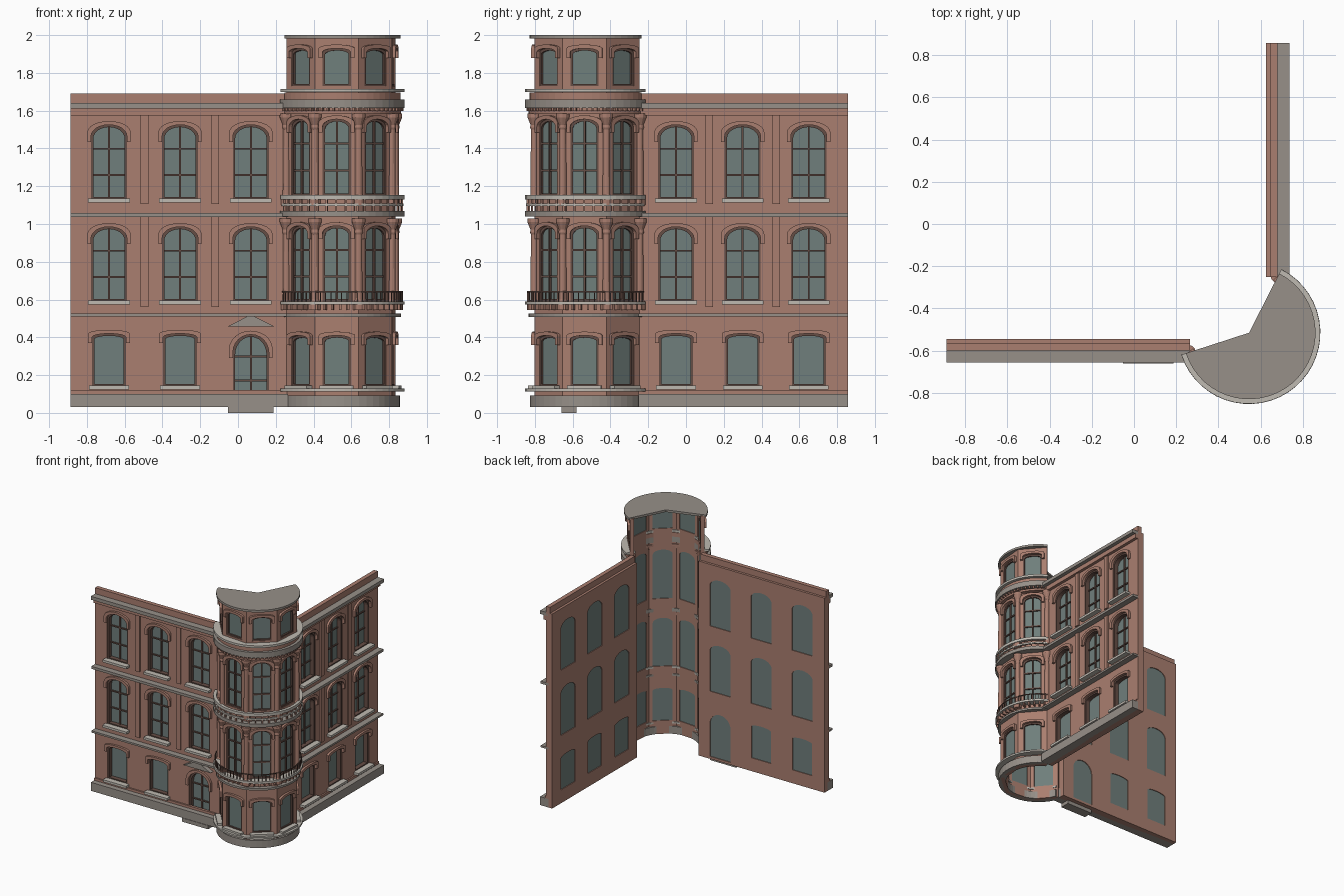
import bpy, bmesh
from math import cos, sin, pi, radians
from mathutils import Matrix, Vector

if "Cube" in bpy.data.objects:
    bpy.data.objects.remove(bpy.data.objects["Cube"])


def material(name, *rgb):
    m = bpy.data.materials.new(name)
    m.use_nodes = True
    m.diffuse_color = (*rgb, 1)
    m.node_tree.nodes["Principled BSDF"].inputs["Base Color"].default_value = (*rgb, 1)
    return m


BRICK = material("brick", .40, .21, .16)
STONE = material("grey stone", .31, .28, .25)
TRIM = material("pale stone", .52, .49, .44)
FRAME = material("dark wood", .13, .075, .06)
GLASS = material("glass", .16, .21, .20)


def add(name, mesh, mat, mtx):
    mesh.materials.clear()
    mesh.materials.append(mat)
    ob = bpy.data.objects.new(name, mesh)
    ob.matrix_world = mtx
    bpy.context.collection.objects.link(ob)
    return ob


def plate(name, loops, d0, d1, mat, mtx):
    """Filled outline with holes, extruded from depth d0 to d1."""
    cu = bpy.data.curves.new(name, 'CURVE')
    cu.dimensions, cu.fill_mode, cu.extrude = '2D', 'BOTH', (d1 - d0) / 2
    for loop in loops:
        sp = cu.splines.new('POLY')
        sp.points.add(len(loop) - 1)
        for p, (x, y) in zip(sp.points, loop):
            p.co = (x, y, 0, 1)
        sp.use_cyclic_u, sp.use_smooth = True, False
    tmp = bpy.data.objects.new(name, cu)
    bpy.context.collection.objects.link(tmp)
    mesh = bpy.data.meshes.new_from_object(tmp)
    bpy.data.objects.remove(tmp)
    bpy.data.curves.remove(cu)
    return add(name, mesh, mat, mtx @ Matrix.Translation((0, 0, (d0 + d1) / 2)))


def plane(x, y, deg):
    """Wall frame: local x along the wall, y up, z outward."""
    t = radians(deg)
    m = Matrix(((-sin(t), 0, cos(t)), (cos(t), 0, sin(t)), (0, 1, 0))).to_4x4()
    m.translation = (x, y, 0)
    return m


def rect(u0, u1, z0, z1):
    return [(u0, z0), (u1, z0), (u1, z1), (u0, z1)]


def arc(u, w, z1, rise, n=12):
    return [(u + w / 2 * cos(pi * i / n), z1 - rise + rise * sin(pi * i / n))
            for i in range(n + 1)]


def arch(win, g=0):
    u, w, z0, z1, rise = win[:5]
    return [(u - w / 2 + g, z0 + g), (u + w / 2 - g, z0 + g)] + arc(u, w - 2 * g, z1 - g, rise)


def hood(win, leg=.03, t=.02):
    """Label moulding over the window head."""
    u, w, z0, z1, rise = win[:5]
    outer, inner = arc(u, w + 2 * t, z1 + t, rise), arc(u, w, z1, rise)
    zb = z1 - rise - leg
    h = w / 2
    return ([(u + h, zb), (u + h + t, zb)] + outer
            + [(u - h - t, zb), (u - h, zb)] + inner[::-1])


def facade(name, mtx, outline, wins, thick, sill_out):
    """Wall with openings, glazing, frames, hoods and sills."""
    plate(name + "_wall", [outline] + [arch(w) for w in wins], -thick, 0, BRICK, mtx)
    plate(name + "_glass", [arch(w) for w in wins], -thick + .006, -thick + .014, GLASS, mtx)
    plate(name + "_frames", [l for w in wins for l in (arch(w), arch(w, .012))],
          -thick + .012, -.004, FRAME, mtx)
    plate(name + "_hoods", [hood(w) for w in wins], -.005, .018, BRICK, mtx)
    sills = [w for w in wins if w[6]]
    plate(name + "_sills", [rect(w[0] - w[1] / 2 - .015, w[0] + w[1] / 2 + .015,
          w[2] - .015, w[2] + .004) for w in sills], -.02, sill_out, TRIM, mtx)
    barred = [w for w in wins if w[5]]
    plate(name + "_upright_bars", [rect(w[0] - .005, w[0] + .005, w[2], w[3] - .005)
          for w in barred], -thick + .012, -thick + .026, FRAME, mtx)
    plate(name + "_cross_bars", [rect(w[0] - w[1] / 2, w[0] + w[1] / 2, z - .005, z + .005)
          for w in barred for f in (.33, .68) for z in [w[2] + f * (w[3] - w[2])]],
          -thick + .012, -thick + .024, FRAME, mtx)


# Straight wings: (name, frame, ends, window centres, pilaster centres)
DOOR_U = .068
front, side = plane(0, -.6, -90), plane(.68, 0, 0)
for name, mtx, a, b, cols, pils in (
        ("front_wing", front, -.888, .265, (-.683, -.307, DOOR_U), (-.495, -.12)),
        ("side_wing", side, -.252, .858, (-.053, .30, .65), (.124, .478))):
    wins = []
    for u in cols:
        wins += [(u, .19, 1.13, 1.525, .06, True, True), (u, .19, .59, .985, .06, True, True)]
        if name == "front_wing" and u == DOOR_U:
            wins.append((u, .19, .05, .415, .095, True, False))
        else:
            wins.append((u, .18, .14, .42, .02, False, True))
    facade(name, mtx, rect(a, b, .03, 1.64), wins, .055, .042)
    for part, z0, z1, d0, d1, mat in (
            ("parapet", 1.63, 1.69, -.035, 0, BRICK),
            ("cornice", 1.612, 1.64, -.02, .056, STONE),
            ("frieze", 1.575, 1.613, -.02, .025, BRICK),
            ("upper_ledge", 1.037, 1.058, -.02, .05, STONE),
            ("lower_ledge", .51, .525, -.02, .05, STONE),
            ("plinth_cap", .1, .12, -.01, .012, BRICK),
            ("plinth", .03, .1, -.02, .056, STONE)):
        plate(f"{name}_{part}", [rect(a, b, z0, z1)], d0, d1, mat, mtx)
    plate(name + "_pilasters", [rect(u - .02, u + .02, z, z + h) for u in pils
          for z, h in ((.56, .478), (1.105, .475))], -.01, .012, BRICK, mtx)

# Entrance
plate("door_pediment", [[(DOOR_U - .125, .457), (DOOR_U + .125, .457), (DOOR_U, .52)]],
      -.01, .035, STONE, front)
plate("door_step", [rect(DOOR_U - .12, DOOR_U + .12, 0, .031)], -.02, .06, STONE, front)

# Corner turret: five faces of an octagon
CX, CY, APO, A0, A1 = .545, -.515, .28, 198, 423
corner_r = APO / cos(pi / 8)
half = APO * (2 ** .5 - 1)
for i in range(5):
    t = A0 + 22.5 + 45 * i
    mtx = plane(CX + APO * cos(radians(t)), CY + APO * sin(radians(t)), t)
    wins = [(0, .15, 1.73, 1.93, .02, False, False), (0, .15, 1.15, 1.555, .04, True, False),
            (0, .15, .59, .99, .04, True, False), (0, .15, .14, .41, .02, False, True)]
    facade(f"turret_face_{i + 1}", mtx, rect(-half, half, .03, 1.99), wins, .03, .035)

plan = Matrix.Translation((CX, CY, 0))


def arc_pts(r, n=30):
    return [(r * cos(t), r * sin(t)) for i in range(n + 1)
            for t in [radians(A0 + (A1 - A0) * i / n)]]


def ring(name, r0, r1, z0, z1, mat):
    plate(name, [arc_pts(r1) + arc_pts(r0)[::-1]], z0, z1, mat, plan)


for spec in (("turret_plinth", .255, .312, .03, .092, STONE),
             ("turret_plinth_ledge", .26, .337, .114, .128, TRIM),
             ("turret_lower_ledge", .26, .318, .508, .525, STONE),
             ("turret_lower_balcony", .26, .337, .573, .59, TRIM),
             ("turret_lower_rail", .322, .328, .638, .645, FRAME),
             ("turret_upper_balcony", .26, .338, 1.04, 1.068, STONE),
             ("turret_upper_foot_rail", .318, .332, 1.095, 1.108, TRIM),
             ("turret_upper_rail", .312, .337, 1.13, 1.153, TRIM),
             ("turret_frieze", .26, .318, 1.582, 1.6, BRICK),
             ("turret_cornice", .26, .338, 1.615, 1.66, STONE),
             ("turret_cornice_cap", .26, .315, 1.66, 1.695, BRICK),
             ("turret_top_ledge", .26, .337, 1.698, 1.716, TRIM)):
    ring(*spec)
plate("turret_roof", [[(0, 0)] + arc_pts(.315)], 1.982, 2, STONE, plan)


def around(name, count, r, size, z0, z1, mat):
    """Row of small blocks following the turret curve."""
    bm = bmesh.new()
    for i in range(count):
        t = radians(A0 + (A1 - A0) * (i + .5) / count)
        m = (Matrix.Translation((r * cos(t), r * sin(t), (z0 + z1) / 2))
             @ Matrix.Rotation(t, 4, 'Z') @ Matrix.Diagonal((*size, z1 - z0, 1)))
        bmesh.ops.create_cube(bm, size=1, matrix=m)
    mesh = bpy.data.meshes.new(name)
    bm.to_mesh(mesh)
    bm.free()
    add(name, mesh, mat, plan)


around("turret_dentils", 40, .315, (.03, .012), 1.597, 1.617, BRICK)
around("turret_brackets", 30, .31, (.035, .012), .545, .575, BRICK)
around("turret_lower_balusters", 45, .325, (.005, .005), .588, .64, FRAME)
around("turret_upper_balusters", 25, .325, (.01, .01), 1.066, 1.132, BRICK)

# Columns at the turret corners, turned from one profile
profile = [(0, 0), (.03, 0), (.03, .035), (.02, .055), (.018, .40),
           (.022, .41), (.02, .425), (.036, .465), (.036, .485), (0, .485)]
bm = bmesh.new()
vs = [bm.verts.new((r, 0, z)) for r, z in profile]
es = [bm.edges.new(p) for p in zip(vs, vs[1:])]
bmesh.ops.spin(bm, geom=vs + es, axis=(0, 0, 1), cent=(0, 0, 0), angle=2 * pi, steps=12)
bmesh.ops.remove_doubles(bm, verts=bm.verts, dist=.0001)
bmesh.ops.recalc_face_normals(bm, faces=bm.faces)
column = bpy.data.meshes.new("column")
bm.to_mesh(column)
bm.free()
for i in range(6):
    t = radians(A0 + 45 * i)
    for level, z in (("lower", .545), ("upper", 1.1)):
        add(f"{level}_column_{i + 1}", column, BRICK,
            plan @ Matrix.Translation((corner_r * cos(t), corner_r * sin(t), z)))
